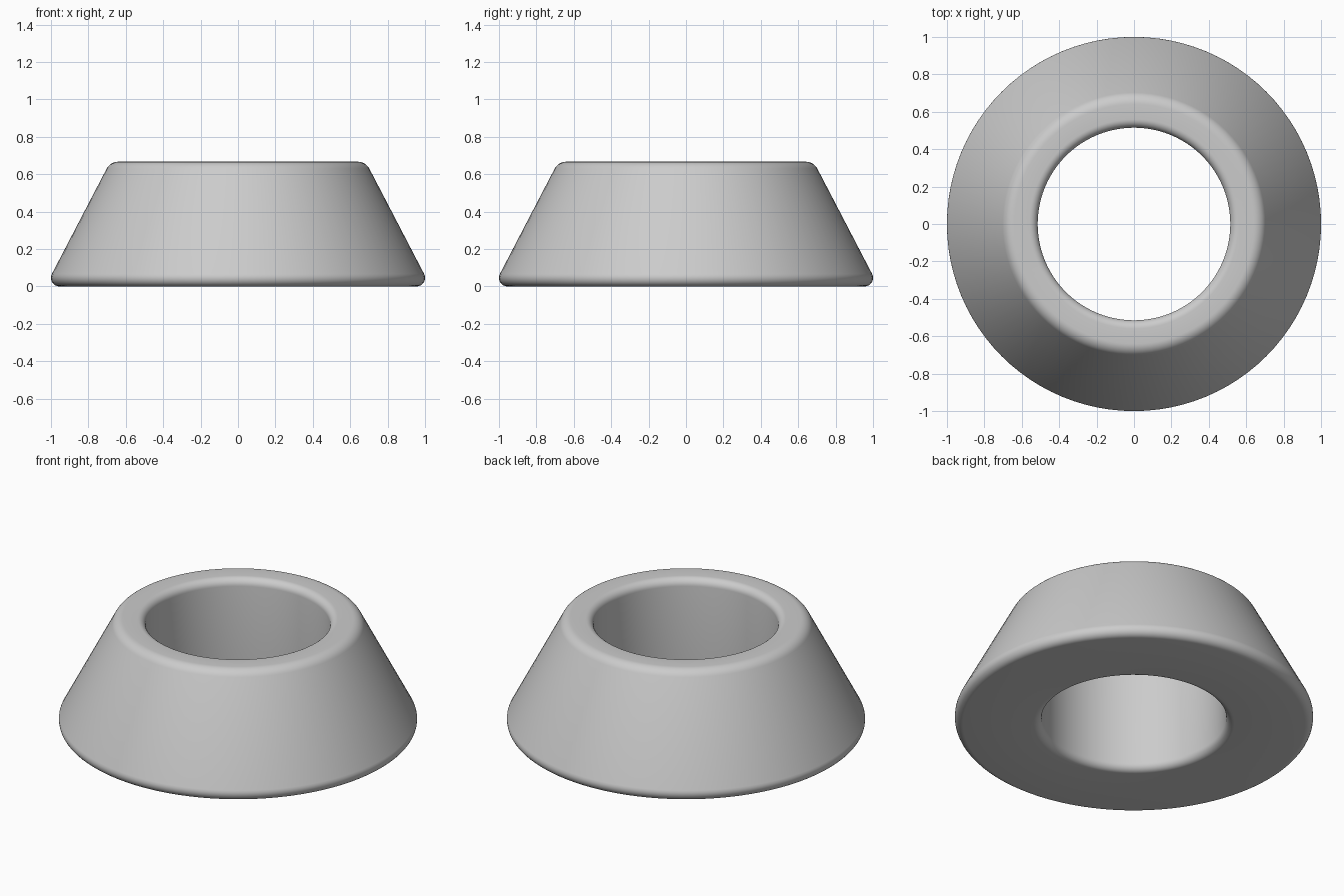
import bpy, bmesh, math
from mathutils import Vector

if "Cube" in bpy.data.objects:
    bpy.data.objects.remove(bpy.data.objects["Cube"])

SEGMENTS = 96
HEIGHT = 0.667

# Ring cross-section: corner (radius, height) and fillet radius
corners = [((0.515, 0.0), 0.045), ((1.03, 0.0), 0.046),
           ((0.683, HEIGHT), 0.07), ((0.515, HEIGHT), 0.045)]


def fillet(prev, corner, nxt, radius, steps=8):
    """Points of a circular arc rounding one profile corner."""
    p = Vector(corner)
    a, b = (Vector(prev) - p).normalized(), (Vector(nxt) - p).normalized()
    half = a.angle(b) / 2
    centre = p + (a + b).normalized() * radius / math.sin(half)
    start = p + a * radius / math.tan(half) - centre
    end = p + b * radius / math.tan(half) - centre
    a0 = math.atan2(start.y, start.x)
    sweep = math.atan2(end.y, end.x) - a0
    sweep = (sweep + math.pi) % (2 * math.pi) - math.pi
    return [(centre.x + radius * math.cos(a0 + sweep * i / steps),
             centre.y + radius * math.sin(a0 + sweep * i / steps))
            for i in range(steps + 1)]


profile = []
for i, (corner, radius) in enumerate(corners):
    profile += fillet(corners[i - 1][0], corner, corners[(i + 1) % 4][0], radius)

# Tapered ring: revolve the closed profile around z
bm = bmesh.new()
rings = []
for s in range(SEGMENTS):
    t = 2 * math.pi * s / SEGMENTS
    rings.append([bm.verts.new((r * math.cos(t), r * math.sin(t), z)) for r, z in profile])
n = len(profile)
for s in range(SEGMENTS):
    a, b = rings[s], rings[(s + 1) % SEGMENTS]
    for i in range(n):
        j = (i + 1) % n
        bm.faces.new((a[i], b[i], b[j], a[j])).smooth = True
bmesh.ops.recalc_face_normals(bm, faces=bm.faces)
mesh = bpy.data.meshes.new("tapered_ring")
bm.to_mesh(mesh)
bm.free()
ring = bpy.data.objects.new("tapered_ring", mesh)
bpy.context.collection.objects.link(ring)
